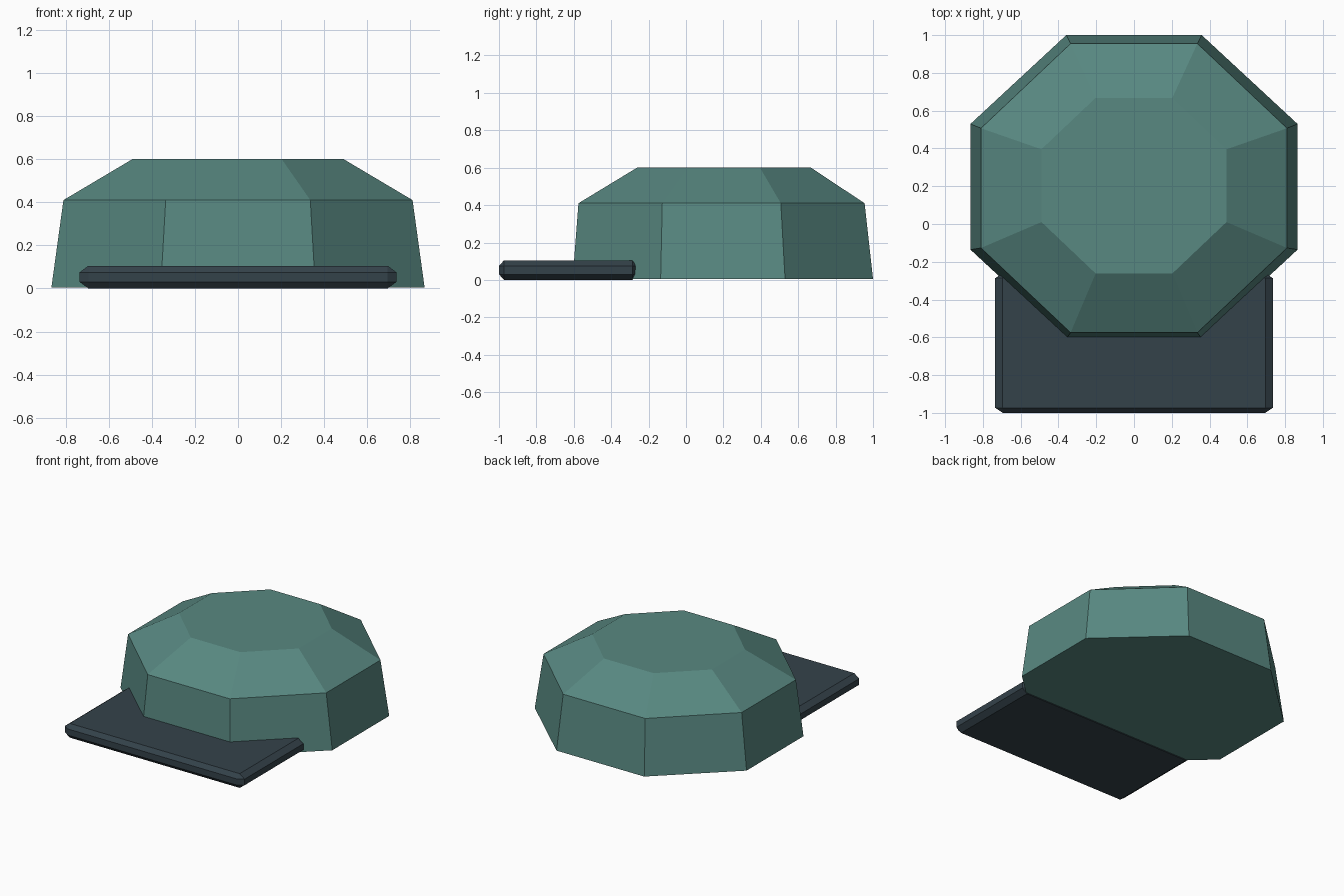
import bpy, bmesh, math
from mathutils import Matrix

if "Cube" in bpy.data.objects:
    bpy.data.objects.remove(bpy.data.objects["Cube"])


def material(name, srgb):
    m = bpy.data.materials.new(name)
    m.diffuse_color = [((c / 255 + 0.055) / 1.055) ** 2.4 for c in srgb] + [1]
    m.use_nodes = True
    m.node_tree.nodes["Principled BSDF"].inputs["Base Color"].default_value = m.diffuse_color
    return m


def add_object(name, bm, mat):
    bmesh.ops.recalc_face_normals(bm, faces=bm.faces)
    mesh = bpy.data.meshes.new(name)
    bm.to_mesh(mesh)
    bm.free()
    mesh.materials.append(mat)
    obj = bpy.data.objects.new(name, mesh)
    bpy.context.collection.objects.link(obj)


teal = material("muted teal", (88, 136, 129))
slate = material("dark slate", (52, 66, 74))

# Eight-sided dome: rings of (half width, half depth, centre y, z)
rings = [(0.866, 0.803, 0.197, 0.004),
         (0.81, 0.765, 0.19, 0.41),
         (0.49, 0.465, 0.203, 0.60)]
bm = bmesh.new()
loops = []
for hx, hy, cy, z in rings:
    k = 1 / math.cos(math.pi / 8)
    angles = [math.pi / 8 + i * math.pi / 4 for i in range(8)]
    loops.append([bm.verts.new((hx * k * math.cos(a), cy + hy * k * math.sin(a), z))
                  for a in angles])
for low, high in zip(loops, loops[1:]):
    for i in range(8):
        j = (i + 1) % 8
        bm.faces.new((low[i], low[j], high[j], high[i]))
bm.faces.new(loops[0])
bm.faces.new(loops[-1])
add_object("dome", bm, teal)

# Chamfered slab projecting from the front, bevelled before stretching
bm = bmesh.new()
bevel = 0.03
bmesh.ops.create_cube(bm, size=1, matrix=Matrix.Diagonal((1.10, 0.82, 0.105, 1)))
bmesh.ops.bevel(bm, geom=bm.edges[:], offset=bevel, offset_type='OFFSET',
                segments=1, profile=0.5, affect='EDGES')
bmesh.ops.scale(bm, vec=(1.47 / 1.10, 0.74 / 0.82, 1), verts=bm.verts)
bmesh.ops.translate(bm, vec=(0, -0.63, 0.0525), verts=bm.verts)
add_object("front_slab", bm, slate)
